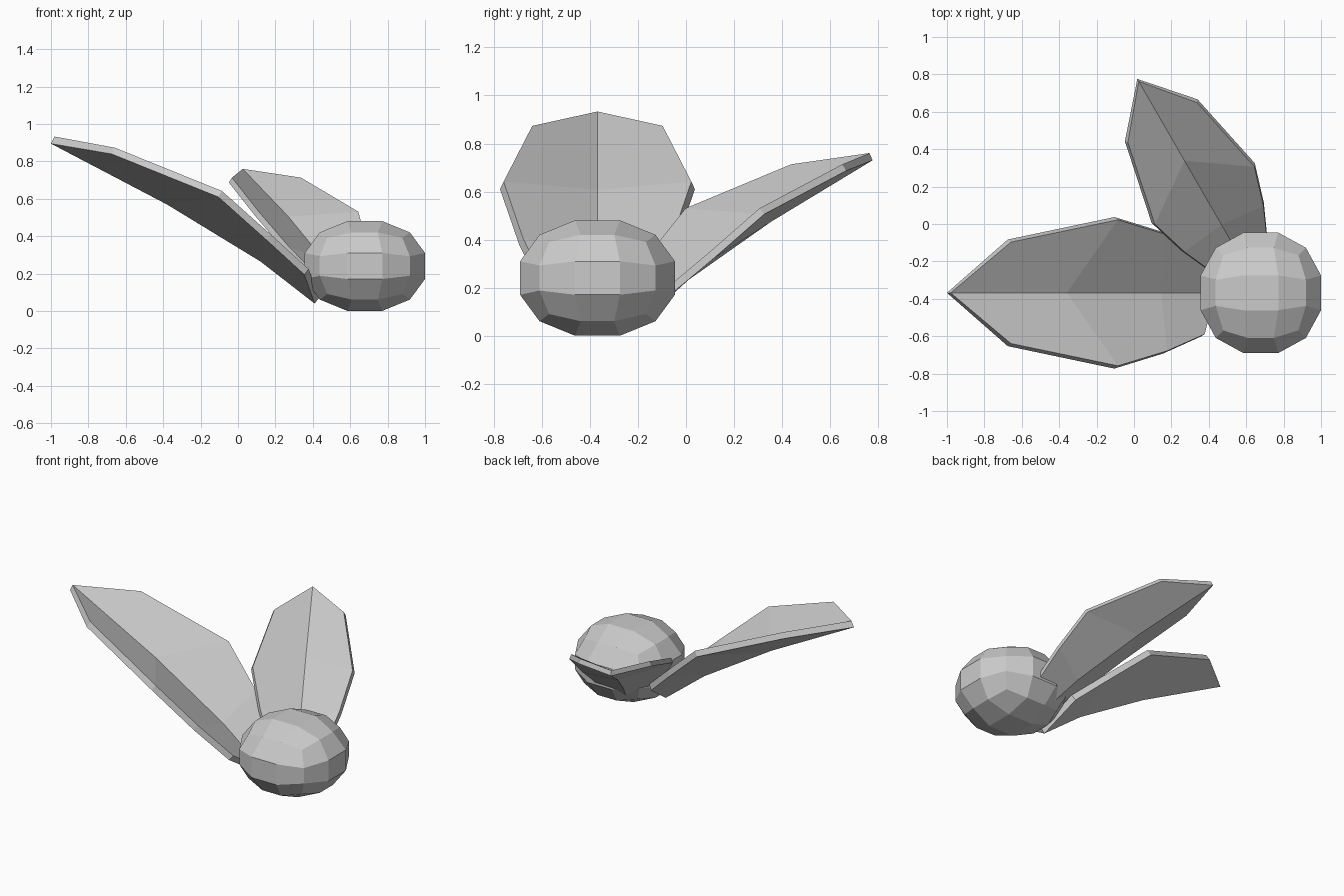
import bpy, bmesh, math
from mathutils import Matrix, Vector

cube = bpy.data.objects.get("Cube")
if cube:
    bpy.data.objects.remove(cube)

grey = bpy.data.materials.new("light_grey")
grey.use_nodes = True
grey.diffuse_color = (0.6, 0.6, 0.6, 1)
grey.node_tree.nodes["Principled BSDF"].inputs["Base Color"].default_value = (0.6, 0.6, 0.6, 1)

CENTRE = Vector((0.678, -0.368, 0))


def finish(bm, name):
    bmesh.ops.recalc_face_normals(bm, faces=bm.faces) if name == "berry" else None
    mesh = bpy.data.meshes.new(name)
    bm.to_mesh(mesh)
    bm.free()
    mesh.materials.append(grey)
    obj = bpy.data.objects.new(name, mesh)
    bpy.context.scene.collection.objects.link(obj)
    return obj


# Berry: a cube cut three by three, rounded to a ball and flattened
bm = bmesh.new()
bmesh.ops.create_cube(bm, size=2)
bmesh.ops.subdivide_edges(bm, edges=bm.edges[:], cuts=2, use_grid_fill=True)
for v in bm.verts:
    for i in range(3):
        if abs(v.co[i]) < 0.9:
            v.co[i] = math.copysign(0.29, v.co[i])
    v.co = v.co.normalized() * 0.348
    v.co.z = v.co.z * 0.745 + 0.241
bmesh.ops.translate(bm, verts=bm.verts, vec=CENTRE)
finish(bm, "berry")

# Leaf lower surface: midrib and rim, as distance from the berry axis, side, height
RIB = [(1.678, 0, 0.895), (1.058, 0, 0.57), (0.558, 0, 0.265), (0.268, 0, 0.04)]
RIM = [(1.353, 0.285, 0.84), (0.783, 0.405, 0.61), (0.523, 0.325, 0.378), (0.323, 0.235, 0.195)]


def leaf(name, heading, size, lift):
    bm = bmesh.new()
    rib = [bm.verts.new(p) for p in RIB]
    for side in (1, -1):
        rim = [bm.verts.new((x, y * side, z)) for x, y, z in RIM]
        quads = [(rib[0], rim[0], rim[1], rib[1])]
        quads += [(rib[i], rim[i], rim[i + 1], rib[i + 1]) for i in (1, 2)]
        for quad in quads:
            face = bm.faces.new(quad)
            face.normal_update()
            if face.normal.z < 0:
                face.normal_flip()
    place = Matrix.Translation(CENTRE + Vector((0, 0, lift)))
    bm.transform(place @ Matrix.Rotation(math.radians(heading), 4, "Z") @ Matrix.Scale(size, 4))
    bm.normal_update()
    obj = finish(bm, name)
    mod = obj.modifiers.new("thickness", "SOLIDIFY")
    mod.thickness = 0.04 * size
    mod.offset = 1
    mod.use_even_offset = True


leaf("large_leaf", 180, 1, 0)
leaf("small_leaf", 120, 0.787, 0.026)
